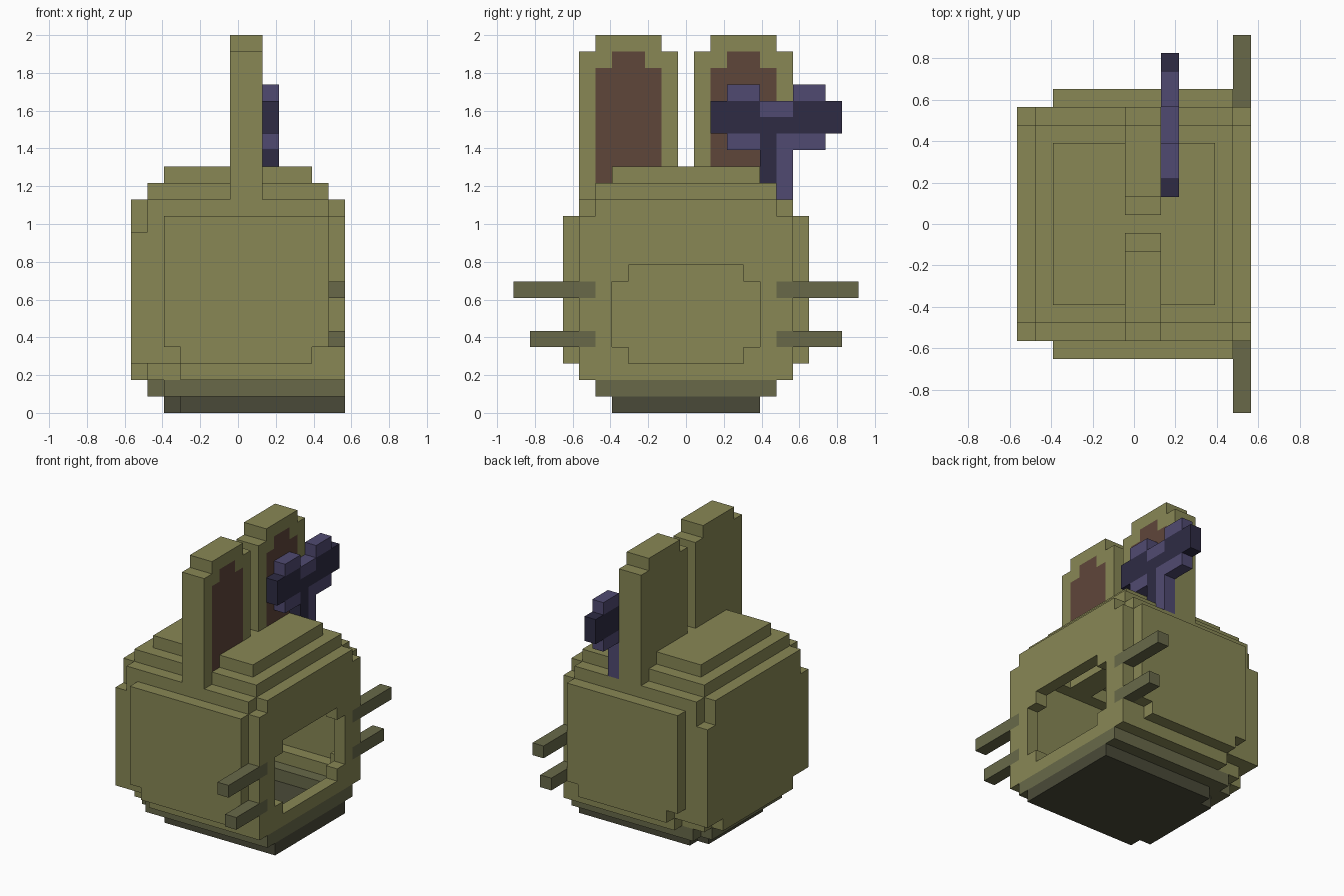
import bpy, bmesh, math
from mathutils import Vector

if "Cube" in bpy.data.objects:
    bpy.data.objects.remove(bpy.data.objects["Cube"])

S = 2 / 23                                   # edge of one block
ORIGIN = Vector((-6.5 * S, -10.5 * S, 0))
MID = 10                                     # middle block along y
DIRS = [(1, 0, 0), (-1, 0, 0), (0, 1, 0), (0, -1, 0), (0, 0, 1), (0, 0, -1)]


def srgb(h):
    out = []
    for k in (0, 2, 4):
        v = int(h[k:k + 2], 16) / 255
        out.append(v / 12.92 if v < 0.04045 else ((v + 0.055) / 1.055) ** 2.4)
    return (*out, 1)


COLOURS = {"olive": "888755", "grey_olive": "686949", "dark_base": "4A4A38",
           "inner_ear_brown": "5F463A", "purple": "504A71", "dark_purple": "2E2B44"}
MATS = {}
for mat_name, code in COLOURS.items():
    MATS[mat_name] = bpy.data.materials.new(mat_name)
    MATS[mat_name].diffuse_color = srgb(code)


def block(xs, ys, zs):
    """Set of cells for half-open index ranges."""
    return {(x, y, z) for x in range(*xs) for y in range(*ys) for z in range(*zs)}


def slab(xs, w, zs):
    """Cells centred on y with half width w."""
    return block(xs, (MID - w, MID + w + 1), zs)


def step(c, d):
    return (c[0] + d[0], c[1] + d[1], c[2] + d[2])


def build(name, cells, occupied, colour):
    """Outer skin of a group of blocks, coloured by colour(cell, direction)."""
    bm = bmesh.new()
    used = []
    verts = {}
    for c in sorted(cells):
        for d in DIRS:
            if step(c, d) in occupied:
                continue
            axis = [abs(k) for k in d].index(1)
            u, v = (axis + 1) % 3, (axis + 2) % 3
            ring = []
            for a, b in ((0, 0), (1, 0), (1, 1), (0, 1)):
                p = list(c)
                p[axis] += d[axis] > 0
                p[u] += a
                p[v] += b
                p = tuple(p)
                if p not in verts:
                    verts[p] = bm.verts.new(ORIGIN + Vector(p) * S)
                ring.append(verts[p])
            face = bm.faces.new(ring if d[axis] > 0 else ring[::-1])
            m = colour(c, d)
            if m not in used:
                used.append(m)
            face.material_index = used.index(m)
    # merge coplanar squares of the same colour
    bmesh.ops.dissolve_limit(bm, angle_limit=math.radians(1), verts=bm.verts[:],
                             edges=bm.edges[:], delimit={'MATERIAL'})
    mesh = bpy.data.meshes.new(name)
    bm.to_mesh(mesh)
    bm.free()
    for m in used:
        mesh.materials.append(MATS[m])
    obj = bpy.data.objects.new(name, mesh)
    bpy.context.collection.objects.link(obj)


# head: stepped round shape, layer by layer
head = slab((2, 13), 3, (0, 1)) | slab((3, 13), 4, (0, 1))
head |= slab((1, 13), 4, (1, 2)) | slab((2, 13), 5, (1, 2))
head |= slab((0, 13), 4, (2, 3)) | slab((1, 13), 5, (2, 3)) | slab((3, 13), 6, (2, 3))
head |= slab((0, 13), 6, (3, 11)) | slab((0, 13), 5, (11, 13))
head |= slab((1, 13), 6, (11, 12)) | slab((1, 12), 6, (12, 13))
head |= slab((3, 11), 7, (3, 4)) | slab((2, 12), 7, (4, 12))
head |= slab((1, 12), 5, (13, 14)) | slab((2, 11), 4, (14, 15))

# hollow inside and the mouth opening
head -= {c for c in head if all(step(c, d) in head for d in DIRS)}
head -= slab((12, 13), 4, (4, 8)) | slab((12, 13), 3, (3, 9))

# ears
ears = {}
for side, y0 in (("right", 4), ("left", 11)):
    ears[side] = (block((6, 8), (y0, y0 + 6), (12, 22))
                  | block((6, 8), (y0 + 1, y0 + 5), (22, 23))) - head

# whiskers, mirrored across the middle
whiskers = {}
for label, z, reach in (("upper", 7, 0), ("lower", 4, 1)):
    right = block((12, 13), (reach, 4), (z, z + 1))
    whiskers["right_" + label] = right
    whiskers["left_" + label] = {(x, 2 * MID - y, zz) for x, y, zz in right}

# bow with two loops and hanging tails
bow_dark = block((8, 9), (12, 20), (17, 19)) - block((8, 9), (15, 17), (18, 19))
bow_dark |= block((8, 9), (15, 16), (14, 17))
bow_light = block((8, 9), (15, 17), (18, 19)) | block((8, 9), (16, 17), (13, 17))
for y0 in (13, 17):
    for z in (16, 19):
        bow_light |= block((8, 9), (y0, y0 + 2), (z, z + 1))
bow = bow_dark | bow_light

everything = head | bow
for group in (*ears.values(), *whiskers.values()):
    everything |= group


def head_colour(c, d):
    x, y, z = c
    if x == 12 and d[0] == 1 and abs(y - MID) == 6 and z in (4, 7):
        return "grey_olive"                  # whisker roots
    return ("dark_base", "grey_olive", "olive")[min(z, 2)]


def ear_colour(y0):
    def rule(c, d):
        y, z = c[1] - y0, c[2]
        inner = (1 <= y <= 4 and 14 <= z < 21) or (y in (2, 3) and z == 21)
        return "inner_ear_brown" if inner and d[0] == 1 else "olive"
    return rule


build("head", head, everything, head_colour)
# ear fronts stay whole behind the bow
build("right_ear", ears["right"], everything - bow, ear_colour(4))
build("left_ear", ears["left"], everything - bow, ear_colour(11))
for label, cells in whiskers.items():
    build(label + "_whisker", cells, everything, lambda c, d: "grey_olive")
build("bow", bow, everything, lambda c, d: "dark_purple" if c in bow_dark else "purple")

for m in bpy.data.materials:
    if m.users and not m.is_grease_pencil:
        m.use_nodes = True
        m.node_tree.nodes["Principled BSDF"].inputs["Base Color"].default_value = m.diffuse_color
